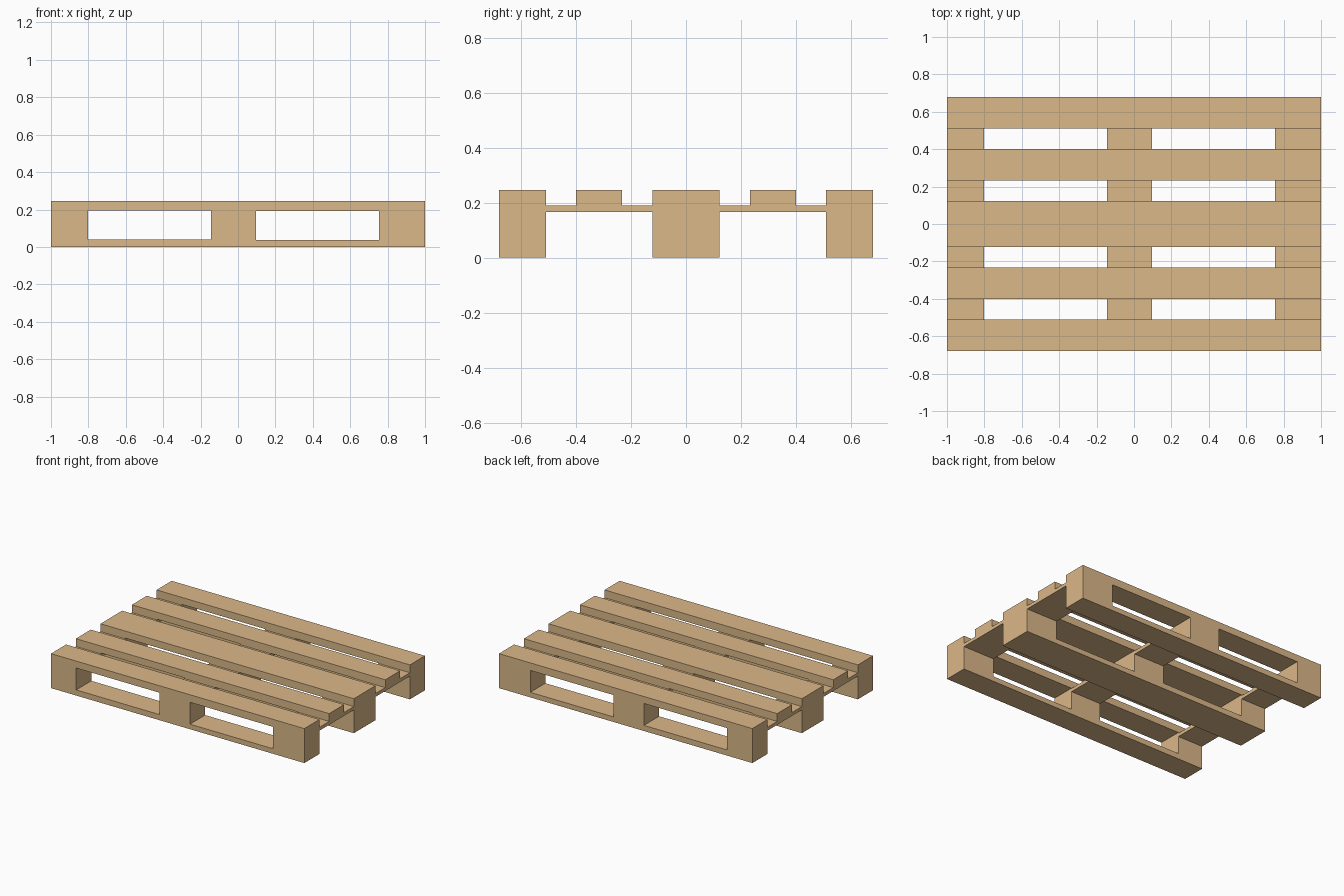
import bpy, bmesh

if "Cube" in bpy.data.objects:
    bpy.data.objects.remove(bpy.data.objects["Cube"])

LENGTH = 2.0
TOP = 0.246                # upper face of the deck boards
BAR_LOW, BAR_TOP = 0.166, 0.190   # cross bars tying runners and slats together
RUNNER_IN, SLAT_OUT, SLAT_IN, MID = 0.51, 0.40, 0.232, 0.122
EDGE = 0.68


def new_object(name, bm):
    bmesh.ops.recalc_face_normals(bm, faces=bm.faces)
    mesh = bpy.data.meshes.new(name)
    bm.to_mesh(mesh)
    bm.free()
    obj = bpy.data.objects.new(name, mesh)
    bpy.context.collection.objects.link(obj)
    return obj


def extrude_x(name, profile, x0, x1):
    """Extrude a closed (y, z) outline from x0 to x1."""
    bm = bmesh.new()
    face = bm.faces.new([bm.verts.new((x0, y, z)) for y, z in profile])
    grown = bmesh.ops.extrude_face_region(bm, geom=[face])["geom"]
    verts = [g for g in grown if isinstance(g, bmesh.types.BMVert)]
    bmesh.ops.translate(bm, verts=verts, vec=(x1 - x0, 0, 0))
    return new_object(name, bm)


# End profile: outer runners, slats on cross bars and the wide middle runner
half = [(EDGE, 0), (EDGE, TOP), (RUNNER_IN, TOP), (RUNNER_IN, BAR_TOP),
        (SLAT_OUT, BAR_TOP), (SLAT_OUT, TOP), (SLAT_IN, TOP),
        (SLAT_IN, BAR_TOP), (MID, BAR_TOP), (MID, TOP)]
under = [(MID, 0), (MID, BAR_LOW), (RUNNER_IN, BAR_LOW), (RUNNER_IN, 0)]
right_side = under + half
left_side = [(-y, z) for y, z in reversed(right_side)]
pallet = extrude_x("pallet", right_side + left_side, -LENGTH / 2, LENGTH / 2)

# Fork openings: cut through all runners, and split the bars into three
for name, x0, x1, z0, z1 in (("left_fork_opening", -0.801, -0.144, 0.040, 0.196),
                             ("right_fork_opening", 0.097, 0.753, 0.036, 0.192)):
    cutter = extrude_x(name, [(-1, z0), (1, z0), (1, z1), (-1, z1)], x0, x1)
    cutter.hide_render = True
    cutter.hide_set(True)
    cut = pallet.modifiers.new(name, "BOOLEAN")
    cut.operation = "DIFFERENCE"
    cut.solver = "EXACT"
    cut.object = cutter

# Pale timber
wood = bpy.data.materials.new("pale_wood")
wood.diffuse_color = (0.71, 0.48, 0.25, 1)
wood.use_nodes = True
wood.node_tree.nodes["Principled BSDF"].inputs["Base Color"].default_value = wood.diffuse_color
pallet.data.materials.append(wood)
